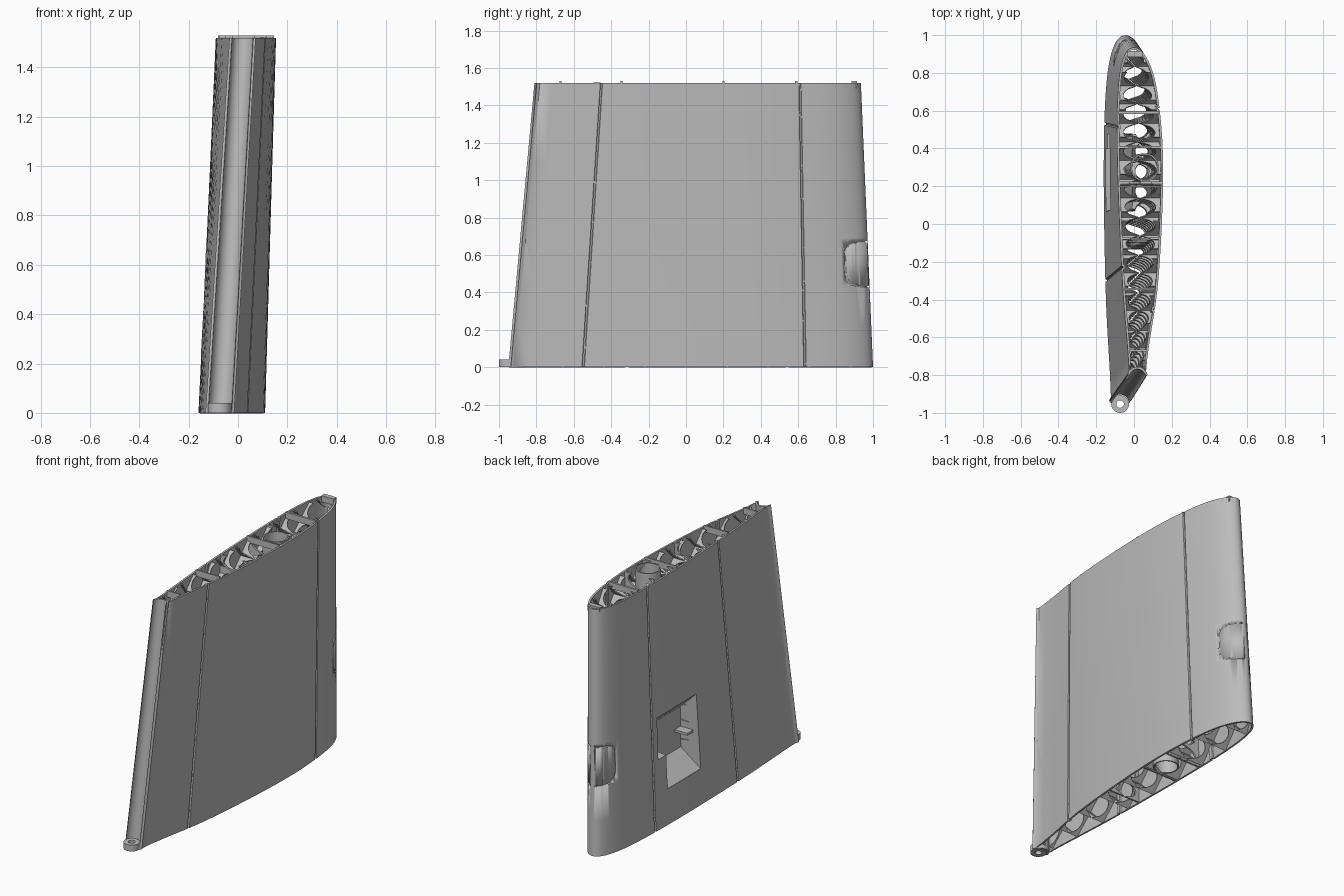
import bpy, bmesh, math
from mathutils import Vector

if "Cube" in bpy.data.objects:
    bpy.data.objects.remove(bpy.data.objects["Cube"])

SPAN = 1.52
END = math.sqrt(1.95)
# Section offsets at even steps from trailing edge, round the nose, and back
LOWER = [-.121, -.147, -.158, -.16, -.153, -.134, -.098]
UPPER = [.015, .067, .097, .11, .096, .056, -.027]
SECTION = LOWER + [-.045] + UPPER

grey = bpy.data.materials.new("light grey plastic")
grey.use_nodes = True
grey.diffuse_color = (.5, .5, .5, 1)
grey.node_tree.nodes["Principled BSDF"].inputs["Base Color"].default_value = (.5, .5, .5, 1)


def place(x, y, z):
    """Taper, sweep and twist a root-section point up to height z."""
    t = z / SPAN
    s = 1 - .105 * t
    return Vector((x * s + t * (.063 - .023 * y), y * s + .04 * t, z))


def offset(q):
    """Smooth section offset; q < 0 is the flat side, q > 0 the curved side."""
    f = (q + 1.4) / .2
    i = min(max(int(f), 0), len(SECTION) - 2)
    u = f - i
    a, b, c, d = (SECTION[min(max(i + k, 0), len(SECTION) - 1)] for k in (-1, 0, 1, 2))
    return b + .5 * u * (c - a + u * (2*a - 5*b + 4*c - d + u * (3 * (b - c) + d - a)))


def q_at(y, side):
    return side * math.sqrt(max(0, 1 - y))


def surface(q, z):
    return place(offset(q), 1 - q * q, z)


def finish(name, bm, thick=0, smooth=True):
    me = bpy.data.meshes.new(name)
    bm.to_mesh(me)
    bm.free()
    ob = bpy.data.objects.new(name, me)
    bpy.context.collection.objects.link(ob)
    me.materials.append(grey)
    bpy.ops.object.select_all(action='DESELECT')
    ob.select_set(True)
    bpy.context.view_layer.objects.active = ob
    if thick:
        mod = ob.modifiers.new("thickness", 'SOLIDIFY')
        mod.thickness = abs(thick)
        mod.offset = -1 if thick > 0 else 0
        bpy.ops.object.modifier_apply(modifier=mod.name)
    if smooth:
        bpy.ops.object.shade_smooth_by_angle(angle=math.radians(30))
    return ob


def box(name, lo, hi):
    bm = bmesh.new()
    bmesh.ops.create_cube(bm, size=1)
    for v in bm.verts:
        v.co = [a + (b - a) * (c + .5) for a, b, c in zip(lo, hi, v.co)]
    return finish(name, bm, smooth=False)


# Outer skin, with panel grooves, the servo bay opening and the hinge channel
BAY = [(.48, .69), (.06, .69), (.06, .22), (.4, .22), (.4, .43), (.48, .43)]


def in_bay(y, z):
    return .06 < y < .48 and .22 < z < .69 and not (y > .4 and z < .43)


stations = [(-END + 2 * END * i / 72, 0) for i in range(73)]
stations += [(q_at(y, -1), 0) for y in (.48, .4, .06)]
for y, side in ((-.55, 1), (.636, 1), (-.3, -1), (.53, -1)):
    q = q_at(y, side)
    w = .007 / (2 * abs(q))
    stations = [s for s in stations if abs(s[0] - q) > 2 * w]
    stations += [(q - w, 0), (q - .6 * w, .009), (q + .6 * w, .009), (q + w, 0)]
stations.sort()
loop = [(offset(q) - math.copysign(d, q), 1 - q * q, q) for q, d in stations]
tail_a, tail_b = loop[0], loop[-1]
mid, rad = (tail_a[0] + tail_b[0]) / 2, (tail_b[0] - tail_a[0]) / 2
for i in range(1, 14):
    a = math.pi * i / 14
    loop.append((mid + rad * math.cos(a), -.95 + rad * math.sin(a), 9))

bm = bmesh.new()
levels = [0, .22, .43, .69, 1.1, SPAN]
rows = [[bm.verts.new(place(x, y, z)) for x, y, q in loop] for z in levels]
n = len(loop)
for r in range(len(levels) - 1):
    zc = (levels[r] + levels[r + 1]) / 2
    for i in range(n):
        j = (i + 1) % n
        yc = (loop[i][1] + loop[j][1]) / 2
        if loop[i][2] < 0 and in_bay(yc, zc):
            continue
        bm.faces.new((rows[r + 1][i], rows[r + 1][j], rows[r][j], rows[r][i]))
skin = finish("wing_skin", bm, .012)

# Nose hatch outline, cut as a fine groove that wraps the leading edge
cu = bpy.data.curves.new("hatch_cutter", 'CURVE')
cu.dimensions = '3D'
cu.bevel_depth = .006
cu.bevel_resolution = 1
sp = cu.splines.new('POLY')
COUNT = 96
sp.points.add(COUNT - 1)
sp.use_cyclic_u = True
for i, p in enumerate(sp.points):
    a = 2 * math.pi * (i + .5) / COUNT
    c, s = (math.copysign(abs(f(a)) ** .4, f(a)) for f in (math.cos, math.sin))
    p.co = (*surface(.36 * c, .55 + .12 * s), 1)
cutter = bpy.data.objects.new("hatch_cutter", cu)
bpy.context.collection.objects.link(cutter)
cutter.hide_render = True
bpy.ops.object.select_all(action='DESELECT')
cutter.select_set(True)
bpy.context.view_layer.objects.active = cutter
bpy.ops.object.convert(target='MESH')
cutter = bpy.context.view_layer.objects.active
cut = skin.modifiers.new("hatch groove", 'BOOLEAN')
cut.operation = 'DIFFERENCE'
cut.solver = 'EXACT'
cut.use_self = True
cut.object = cutter
bpy.context.view_layer.objects.active = skin
bpy.ops.object.modifier_apply(modifier=cut.name)
bpy.data.objects.remove(cutter)

# Servo bay liner with sloping ends, and its small mounting tab
FLOOR = -.01
bm = bmesh.new()
rim = [bm.verts.new(surface(q_at(y, -1), z)) for y, z in BAY]
base = []
for y, z in BAY:
    p = place(0, y, .45 + (z - .45) * .55)
    base.append(bm.verts.new((FLOOR, p.y, p.z)))
for i in range(len(BAY)):
    j = (i + 1) % len(BAY)
    bm.faces.new((rim[i], rim[j], base[j], base[i]))
bm.faces.new(base)
finish("servo_bay", bm, -.006, False)
box("servo_tab", (-.1, .07, .44), (FLOOR, .13, .455))

# Diagonal lattice ribs with oval lightening holes
PITCH = .11


def rib(bm, path):
    """Two scalloped strips that meet between the holes along a (y, z) path."""
    last = None
    for y, z, along in path:
        lo = surface(q_at(y, -1), z) + Vector((.006, 0, 0))
        hi = surface(q_at(y, 1), z) - Vector((.006, 0, 0))
        if in_bay(y, z):
            lo.x = FLOOR
        s = 2 * ((along / PITCH) % 1) - 1
        m = min(.49, .5 - .37 * math.sqrt(max(0, 1 - (s / .88) ** 2)) if abs(s) < .88 else .5)
        row = [bm.verts.new(p) for p in (lo, lo.lerp(hi, m), lo.lerp(hi, 1 - m), hi)]
        if last:
            for k in (0, 2):
                bm.faces.new((last[k], last[k + 1], row[k + 1], row[k]))
        last = row


bm = bmesh.new()
STEP = PITCH / 12
for slope in (1, -1):
    for k in range(-18, 19):
        start = k * 2 * PITCH
        path = []
        for i in range(int(SPAN / STEP) + 1):
            z = i * STEP
            y = start + slope * z
            if -.88 < y < .97:
                path.append((y, z, z))
        if len(path) > 3:
            rib(bm, path)
finish("lattice_ribs", bm, -.006, False)

# Spanwise spar webs
bm = bmesh.new()
for y in (.41, .2, -.13):
    rib(bm, [(y, SPAN * i / 168, SPAN * i / 168) for i in range(169)])
finish("spar_webs", bm, -.012, False)

# Joiner tube sleeves at the root and the tip
for name, z0, z1 in (("root_sleeve", 0, .2), ("tip_sleeve", .75, SPAN)):
    bm = bmesh.new()
    rings = [[bm.verts.new(place(0, .29, z) + Vector((.075 * math.cos(a), .075 * math.sin(a), 0)))
              for a in (math.tau * i / 32 for i in range(32))] for z in (z0, z1)]
    for i in range(32):
        j = (i + 1) % 32
        bm.faces.new((rings[0][i], rings[0][j], rings[1][j], rings[1][i]))
    finish(name, bm, .008)

# Hinge boss with a pin hole at the root of the trailing edge
bm = bmesh.new()
rings = [[bm.verts.new((mid + r * math.cos(a), -.953 + r * math.sin(a), z))
          for a in (math.tau * i / 32 for i in range(32))]
         for r, z in ((.047, 0), (.047, .04), (.02, .04), (.02, 0))]
for r in range(4):
    for i in range(32):
        j = (i + 1) % 32
        a, b = rings[r], rings[(r + 1) % 4]
        bm.faces.new((a[i], a[j], b[j], b[i]))
finish("hinge_boss", bm)

# Small locating bars standing proud of the tip
for i, (y, depth) in enumerate(((-.67, .01), (-.345, .01), (.2, .01), (.59, .014), (.9, .03))):
    root_y = (y - .04) / .895
    lo, hi = (surface(q_at(root_y, s), SPAN).x - s * .008 for s in (-1, 1))
    box(f"tip_bar_{i + 1}", (lo, y - depth / 2, SPAN - .03), (hi, y + depth / 2, SPAN + .01))
